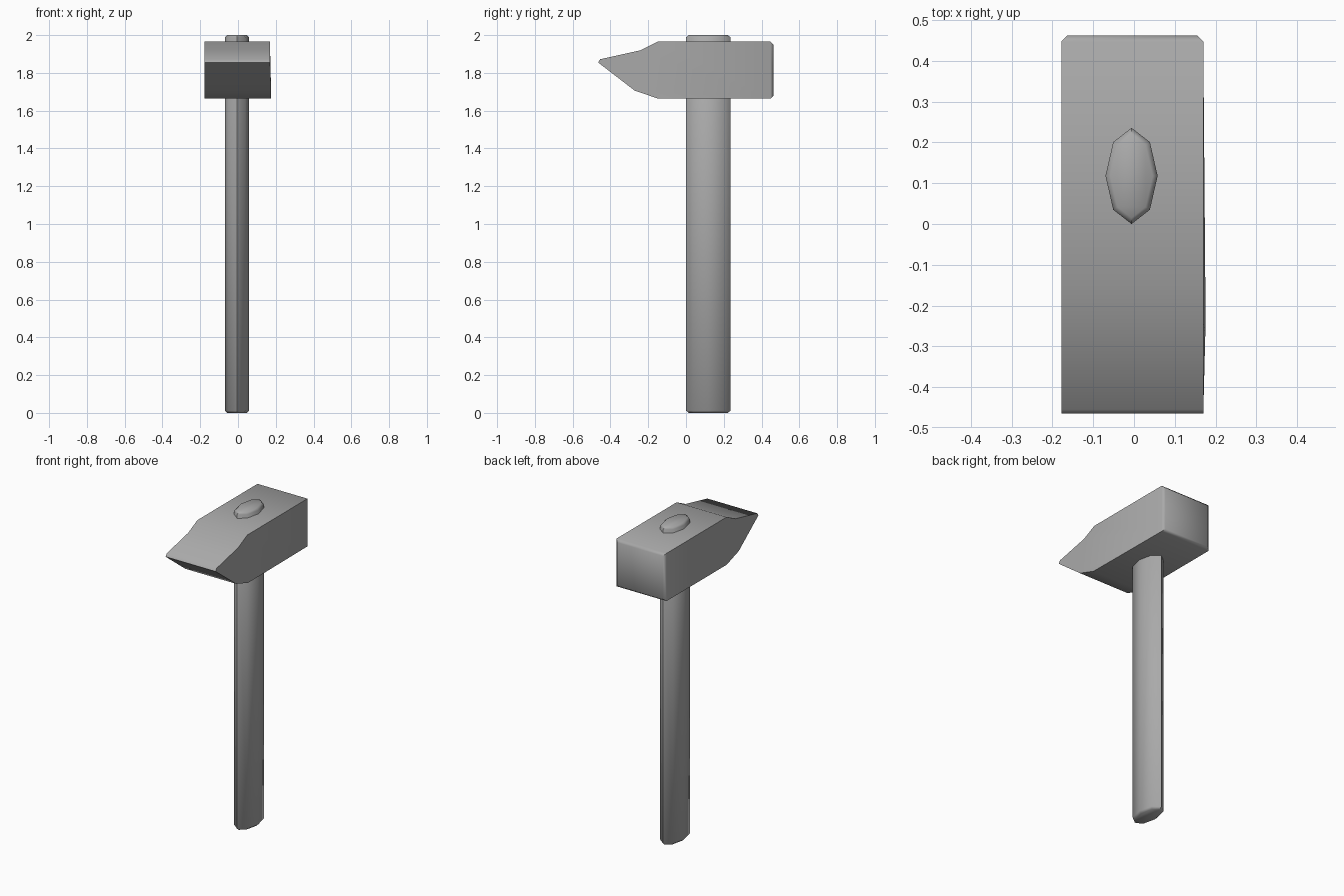
import bpy, bmesh
from math import radians
from mathutils import Vector

cube = bpy.data.objects.get("Cube")
if cube:
    bpy.data.objects.remove(cube, do_unlink=True)

GREY = (0.4, 0.4, 0.4, 1)
mat = bpy.data.materials.new("plain grey")
mat.use_nodes = True
mat.diffuse_color = GREY
mat.node_tree.nodes["Principled BSDF"].inputs["Base Color"].default_value = GREY


def prism(name, profile, offset, bevel_rule, width, segments):
    """Extrude a closed profile, bevel the chosen edges and smooth the soft ones."""
    bm = bmesh.new()
    face = bm.faces.new([bm.verts.new(p) for p in profile])
    ext = bmesh.ops.extrude_face_region(bm, geom=[face])
    moved = [v for v in ext["geom"] if isinstance(v, bmesh.types.BMVert)]
    bmesh.ops.translate(bm, verts=moved, vec=offset)
    bmesh.ops.recalc_face_normals(bm, faces=bm.faces[:])
    edges = [e for e in bm.edges if bevel_rule(e)]
    bmesh.ops.bevel(bm, geom=edges, offset=width, segments=segments,
                    affect='EDGES', profile=0.5)
    mesh = bpy.data.meshes.new(name)
    bm.to_mesh(mesh)
    bm.free()
    mesh.materials.append(mat)
    obj = bpy.data.objects.new(name, mesh)
    bpy.context.collection.objects.link(obj)
    bpy.ops.object.select_all(action='DESELECT')
    obj.select_set(True)
    bpy.context.view_layer.objects.active = obj
    bpy.ops.object.shade_smooth_by_angle(angle=radians(50))
    obj.select_set(False)
    return obj


# Head: side outline with a wedge at the front and a softened striking face
outline = [(-0.465, 1.855), (-0.455, 1.872), (-0.24, 1.92), (-0.15, 1.965),
           (0.463, 1.965), (0.463, 1.665), (-0.15, 1.665), (-0.27, 1.705)]
head = prism("hammer_head", [(-0.178, y, z) for y, z in outline],
             Vector((0.348, 0, 0)),
             lambda e: all(v.co.y > 0.46 for v in e.verts), 0.015, 1)
# The left cheek swells slightly towards the underside of the wedge
for v in head.data.vertices:
    if v.co.x > 0.16 and v.co.z < 1.75 and v.co.y < 0:
        v.co.x += 0.005

# Handle: long eight-sided oval shaft passing through the head
half = [(0, 0.118), (0.045, 0.083), (0.064, 0), (0.045, -0.083)]
oval = half + [(-x, -y) for x, y in half]
prism("handle", [(x - 0.006, y + 0.118, 0) for x, y in oval],
      Vector((0, 0, 2)),
      lambda e: abs(e.verts[0].co.z - e.verts[1].co.z) < 0.01, 0.012, 1)
